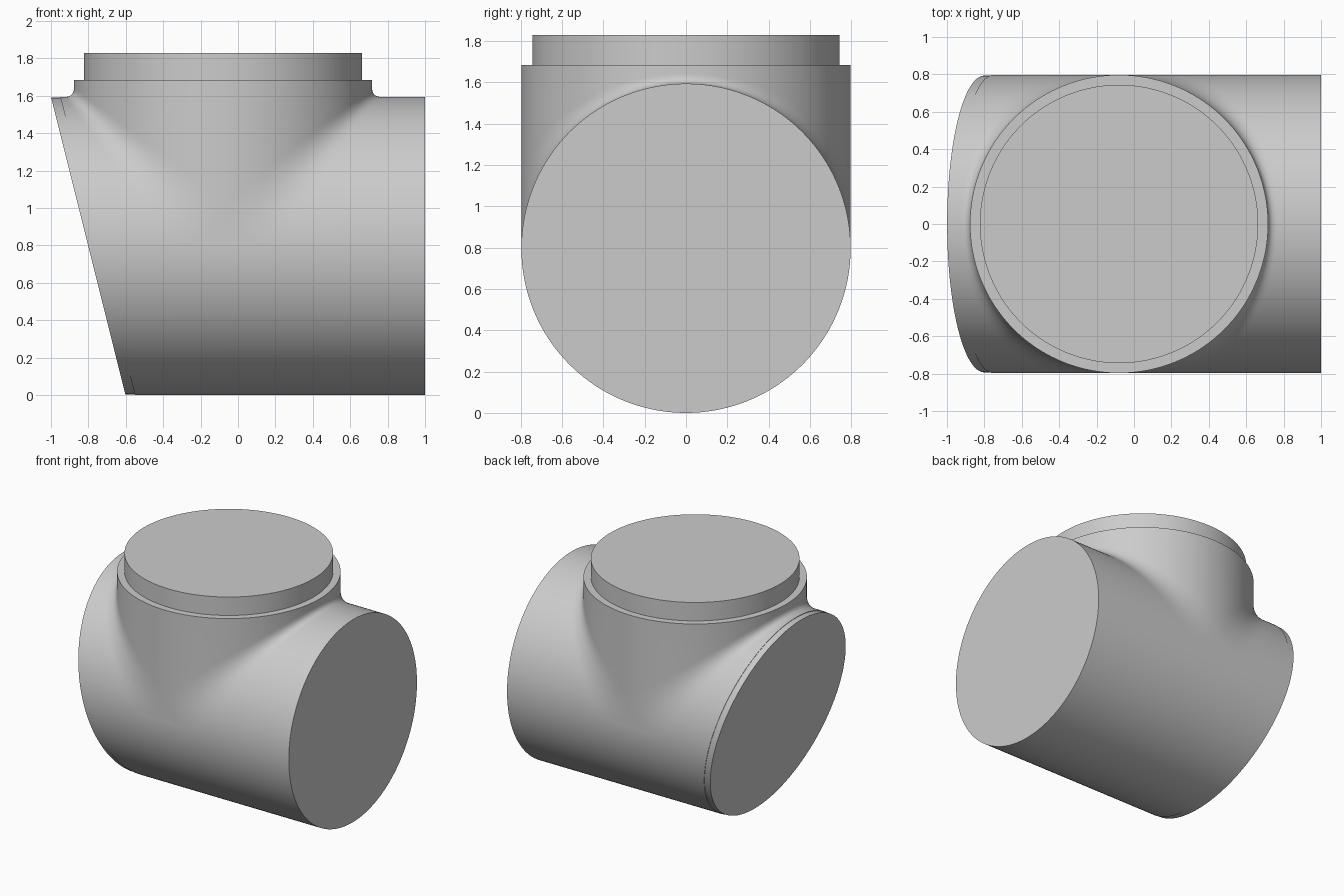
import bpy
import bmesh
from math import sin, cos, pi, radians
from mathutils import Vector

cube = bpy.data.objects.get("Cube")
if cube:
    bpy.data.objects.remove(cube)

R = 0.797            # radius shared by the main pipe and the branch
BRANCH_X = -0.08     # axis of the branch
SEGMENTS = 192

grey = bpy.data.materials.new("light_grey")
grey.use_nodes = True
grey.diffuse_color = (0.6, 0.6, 0.6, 1)
grey.node_tree.nodes["Principled BSDF"].inputs["Base Color"].default_value = (0.6, 0.6, 0.6, 1)

# Half-step offset keeps the angles clear of the exact sides of the pipes
ANGLES = [2 * pi * (i + 0.5) / SEGMENTS for i in range(SEGMENTS)]


def loft(name, rings, cap_start=True, cap_end=True):
    """Skin a list of point rings and close the chosen ends."""
    bm = bmesh.new()
    loops = [[bm.verts.new(p) for p in ring] for ring in rings]
    for a, b in zip(loops, loops[1:]):
        for i in range(SEGMENTS):
            j = (i + 1) % SEGMENTS
            bm.faces.new((a[i], a[j], b[j], b[i]))
    if cap_start:
        bm.faces.new(loops[0][::-1])
    if cap_end:
        bm.faces.new(loops[-1])
    if cap_start and cap_end:
        bmesh.ops.recalc_face_normals(bm, faces=bm.faces)
    mesh = bpy.data.meshes.new(name)
    bm.to_mesh(mesh)
    bm.free()
    mesh.materials.append(grey)
    obj = bpy.data.objects.new(name, mesh)
    bpy.context.collection.objects.link(obj)
    bpy.ops.object.select_all(action="DESELECT")
    obj.select_set(True)
    bpy.context.view_layer.objects.active = obj
    bpy.ops.object.shade_smooth_by_angle(angle=radians(30))
    return obj


def pipe_ring(radius, x, slope):
    """Ring around the main pipe; slope leans it in x from the pipe's top."""
    ring = []
    for t in ANGLES:
        z = R + radius * sin(t)
        ring.append(Vector((x + slope * (2 * R - z), radius * cos(t), z)))
    return ring


def disc_ring(radius, z):
    return [Vector((BRANCH_X + radius * cos(t), radius * sin(t), z)) for t in ANGLES]


def fillet_ring(s):
    """Ring of the blend: s = 0 lies on the branch wall, s = 1 on the main pipe."""
    ring = []
    for t in ANGLES:
        c = abs(cos(t))
        side = 1 if cos(t) > 0 else -1
        size = 0.05 + 0.2 * (1 - c)
        ring.append(Vector((BRANCH_X + R * cos(t) + side * size * s * s,
                            R * sin(t),
                            R + R * c + size * (1 - s) ** 2)))
    return ring


# Main pipe with a slanted end and a slim seam before the end collar
loft("main_pipe", [pipe_ring(R, 1, 0), pipe_ring(R, -0.95, 0.25)])
loft("slanted_end_collar", [pipe_ring(R - 0.004, -0.94, 0.25),
                            pipe_ring(R - 0.004, -1, 0.25)])

# Branch wall flowing into the main pipe
STEPS = 14
blend = [fillet_ring(1 - i / STEPS) for i in range(STEPS + 1)]
loft("branch_pipe", blend + [disc_ring(R, 1.685)], cap_start=False)

# Smaller disc on top of the branch
loft("branch_cap", [disc_ring(0.744, 1.68), disc_ring(0.744, 1.83)])
